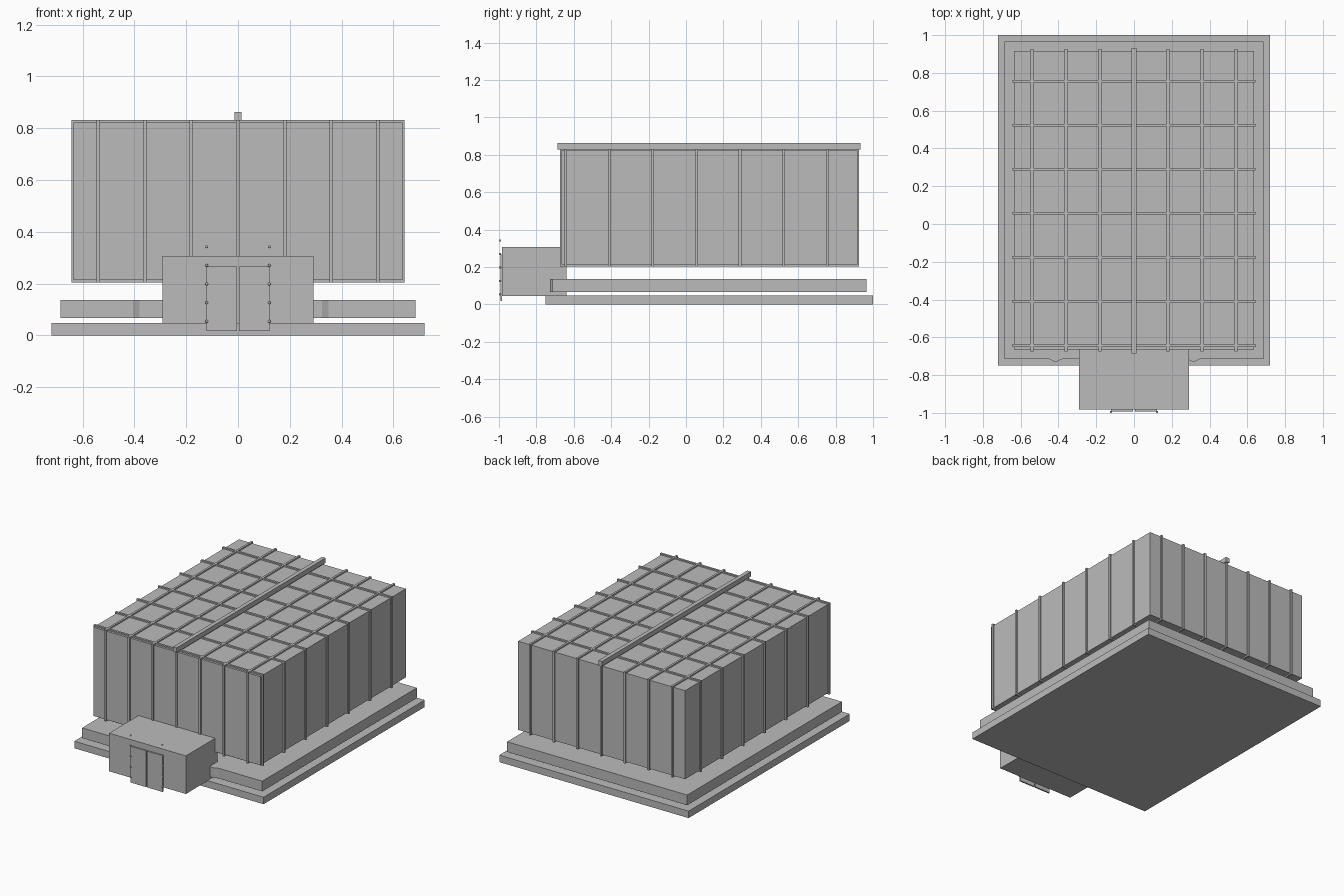
import bpy, bmesh

cube = bpy.data.objects.get("Cube")
if cube:
    bpy.data.objects.remove(cube, do_unlink=True)

grey = bpy.data.materials.new("plain grey")
grey.use_nodes = True
colour = (0.5, 0.5, 0.5, 1)
grey.diffuse_color = colour
grey.node_tree.nodes["Principled BSDF"].inputs["Base Color"].default_value = colour


def finish(name, bm):
    mesh = bpy.data.meshes.new(name)
    bm.normal_update()
    bm.to_mesh(mesh)
    bm.free()
    mesh.materials.append(grey)
    obj = bpy.data.objects.new(name, mesh)
    bpy.context.collection.objects.link(obj)
    return obj


def add_box(bm, x, y, z):
    """Adds a box spanning the given (low, high) ranges."""
    verts = bmesh.ops.create_cube(bm, size=1)["verts"]
    for v in verts:
        for axis, (low, high) in enumerate((x, y, z)):
            v.co[axis] = low if v.co[axis] < 0 else high


def box(name, x, y, z):
    bm = bmesh.new()
    add_box(bm, x, y, z)
    return finish(name, bm)


def prism(name, outline, z0, z1):
    """Extrudes a flat outline upwards."""
    bm = bmesh.new()
    face = bm.faces.new([bm.verts.new((x, y, z0)) for x, y in outline])
    top = bmesh.ops.extrude_face_region(bm, geom=[face])["geom"]
    for v in top:
        if isinstance(v, bmesh.types.BMVert):
            v.co.z = z1
    bmesh.ops.recalc_face_normals(bm, faces=bm.faces)
    return finish(name, bm)


# Foundation slabs, the upper one with two small bulges in its front edge
box("base_slab", (-0.72, 0.72), (-0.75, 1.0), (0, 0.048))
front = -0.715
outline = [(-0.685, front)]
for centre in (-0.415, 0.315):
    outline += [(centre - 0.035, front), (centre - 0.01, front - 0.012),
                (centre + 0.01, front - 0.012), (centre + 0.035, front)]
outline += [(0.685, front), (0.685, 0.965), (-0.685, 0.965)]
prism("upper_slab", outline, 0.066, 0.136)

# Main hall
X, Y0, Y1, Z0, Z1 = 0.635, -0.665, 0.917, 0.213, 0.822
box("hall", (-X, X), (Y0, Y1), (Z0, Z1))

# Ribs wrapped around the hall as closed rectangular hoops
out, half = 0.009, 0.007
bm = bmesh.new()
for i in range(-3, 4):
    x = (i * 0.18 - half, i * 0.18 + half)
    add_box(bm, x, (Y0 - out, Y0), (Z0 - out, Z1 + out))
    add_box(bm, x, (Y1, Y1 + out), (Z0 - out, Z1 + out))
    add_box(bm, x, (Y0, Y1), (Z1, Z1 + out))
    add_box(bm, x, (Y0, Y1), (Z0 - out, Z0))
finish("lengthwise_ribs", bm)

bm = bmesh.new()
for i in range(7):
    centre = -0.643 + i * 0.233
    y = (centre - half, centre + half)
    add_box(bm, (-X - out, -X), y, (Z0 - out, Z1 + out))
    add_box(bm, (X, X + out), y, (Z0 - out, Z1 + out))
    add_box(bm, (-X, X), y, (Z1, Z1 + out))
    add_box(bm, (-X, X), y, (Z0 - out, Z0))
finish("crosswise_ribs", bm)

# Ridge beam along the roof
box("ridge_beam", (-0.014, 0.014), (-0.686, 0.932), (0.829, 0.862))

# Entrance block with double doors
box("entrance_block", (-0.292, 0.292), (-0.983, -0.64), (0.045, 0.307))
for side, sign in (("left", 1), ("right", -1)):
    box(side + "_door", sorted((sign * 0.004, sign * 0.121)),
        (-0.993, -0.983), (0.017, 0.266))
    # Row of hinge pins beside each door
    bm = bmesh.new()
    for i in range(5):
        ball = bmesh.ops.create_uvsphere(bm, u_segments=10, v_segments=6, radius=0.006)
        bmesh.ops.translate(bm, vec=(sign * 0.121, -0.994, 0.054 + i * 0.072),
                            verts=ball["verts"])
    finish(side + "_hinges", bm)
